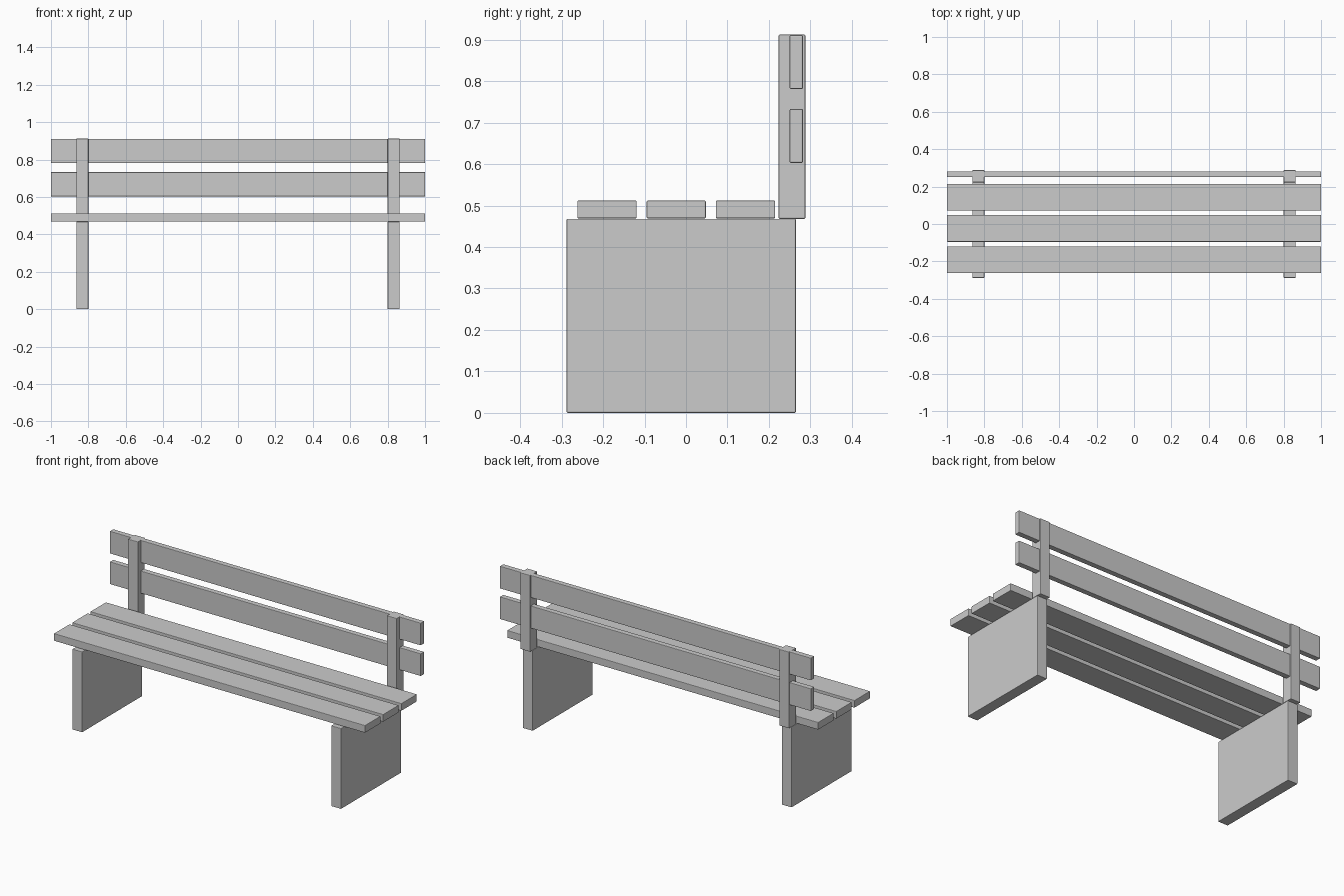
import bpy
import bmesh
from mathutils import Vector

cube = bpy.data.objects.get("Cube")
if cube:
    bpy.data.objects.remove(cube, do_unlink=True)

grey = bpy.data.materials.new("plain grey")
grey.use_nodes = True
colour = (0.6, 0.6, 0.6, 1)
grey.diffuse_color = colour
grey.node_tree.nodes["Principled BSDF"].inputs["Base Color"].default_value = colour


def board(name, x, y, z):
    """Box spanning the given (low, high) ranges, with lightly eased edges."""
    low, high = Vector((x[0], y[0], z[0])), Vector((x[1], y[1], z[1]))
    size, centre = high - low, (low + high) / 2
    bm = bmesh.new()
    bmesh.ops.create_cube(bm, size=1)
    bmesh.ops.scale(bm, vec=size, verts=bm.verts)
    mesh = bpy.data.meshes.new(name)
    bm.to_mesh(mesh)
    bm.free()
    mesh.materials.append(grey)
    obj = bpy.data.objects.new(name, mesh)
    obj.location = centre
    bpy.context.collection.objects.link(obj)
    bevel = obj.modifiers.new("eased edges", "BEVEL")
    bevel.width = 0.003
    bevel.segments = 2
    return obj


LENGTH = (-1, 1)
SEAT_Z = 0.468
TOP_Z = 0.912

# Slab legs and backrest posts, one pair at each end
for side, x in (("left", (0.8, 0.864)), ("right", (-0.864, -0.8))):
    board(f"{side}_leg", x, (-0.288, 0.265), (0, SEAT_Z))
    board(f"{side}_back_post", x, (0.223, 0.288), (SEAT_Z, TOP_Z))

# Seat slats, front to back
for name, y in (("front", -0.262), ("middle", -0.095), ("rear", 0.072)):
    board(f"{name}_seat_slat", LENGTH, (y, y + 0.143), (SEAT_Z + 0.001, 0.512))

# Backrest slats, let into the posts
for name, top in (("lower", 0.733), ("upper", TOP_Z - 0.001)):
    board(f"{name}_back_slat", LENGTH, (0.25, 0.282), (top - 0.13, top))
